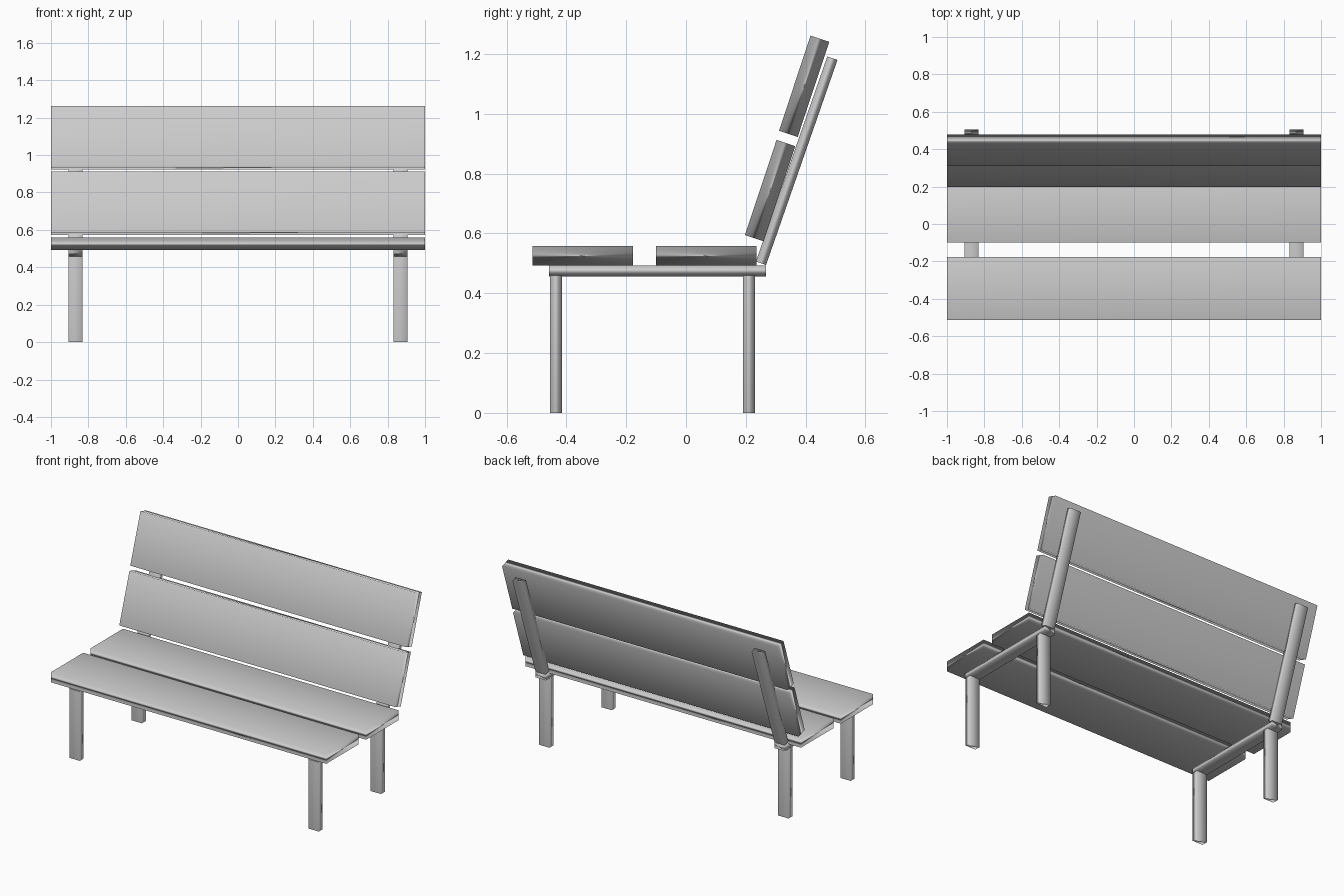
import bpy
from math import radians

cube = bpy.data.objects.get("Cube")
if cube:
    bpy.data.objects.remove(cube, do_unlink=True)

# One plain grey for the whole bench
grey = bpy.data.materials.new("plain_grey")
grey.use_nodes = True
colour = (0.6, 0.6, 0.6, 1)
grey.diffuse_color = colour
grey.node_tree.nodes["Principled BSDF"].inputs["Base Color"].default_value = colour


def board(name, centre, size, tilt=0):
    """A smooth-shaded box whose normals follow its largest faces."""
    bpy.ops.mesh.primitive_cube_add(size=1, location=centre)
    obj = bpy.context.object
    obj.name = name
    obj.scale = size
    bpy.ops.object.transform_apply(location=False, rotation=False, scale=True)
    obj.rotation_euler.x = -radians(tilt)
    obj.data.materials.append(grey)
    bpy.ops.object.shade_smooth()
    weighted = obj.modifiers.new("Weighted normals", 'WEIGHTED_NORMAL')
    weighted.mode = 'FACE_AREA'
    weighted.keep_sharp = False
    return obj


PLANK_WIDTH, PLANK_DEPTH = 0.335, 0.066

# Seat planks
for name, y in (("front", -0.345), ("rear", 0.068)):
    board(name + "_seat_plank", (0, y, 0.525), (2, PLANK_WIDTH, PLANK_DEPTH))

# Leaning backrest planks
for name, y, z in (("lower", 0.281, 0.743), ("upper", 0.395, 1.092)):
    board(name + "_back_plank", (0, y, z), (2, PLANK_DEPTH, PLANK_WIDTH), 18.4)

# Frame on each side: two legs, a seat rail and a leaning post
for side, x in (("left", 0.868), ("right", -0.868)):
    for end, y in (("front", -0.435), ("rear", 0.21)):
        board(f"{side}_{end}_leg", (x, y, 0.23), (0.075, 0.04, 0.46))
    board(side + "_seat_rail", (x, -0.095, 0.475), (0.075, 0.726, 0.037))
    board(side + "_back_post", (x, 0.37, 0.843), (0.075, 0.036, 0.726), 19.2)
